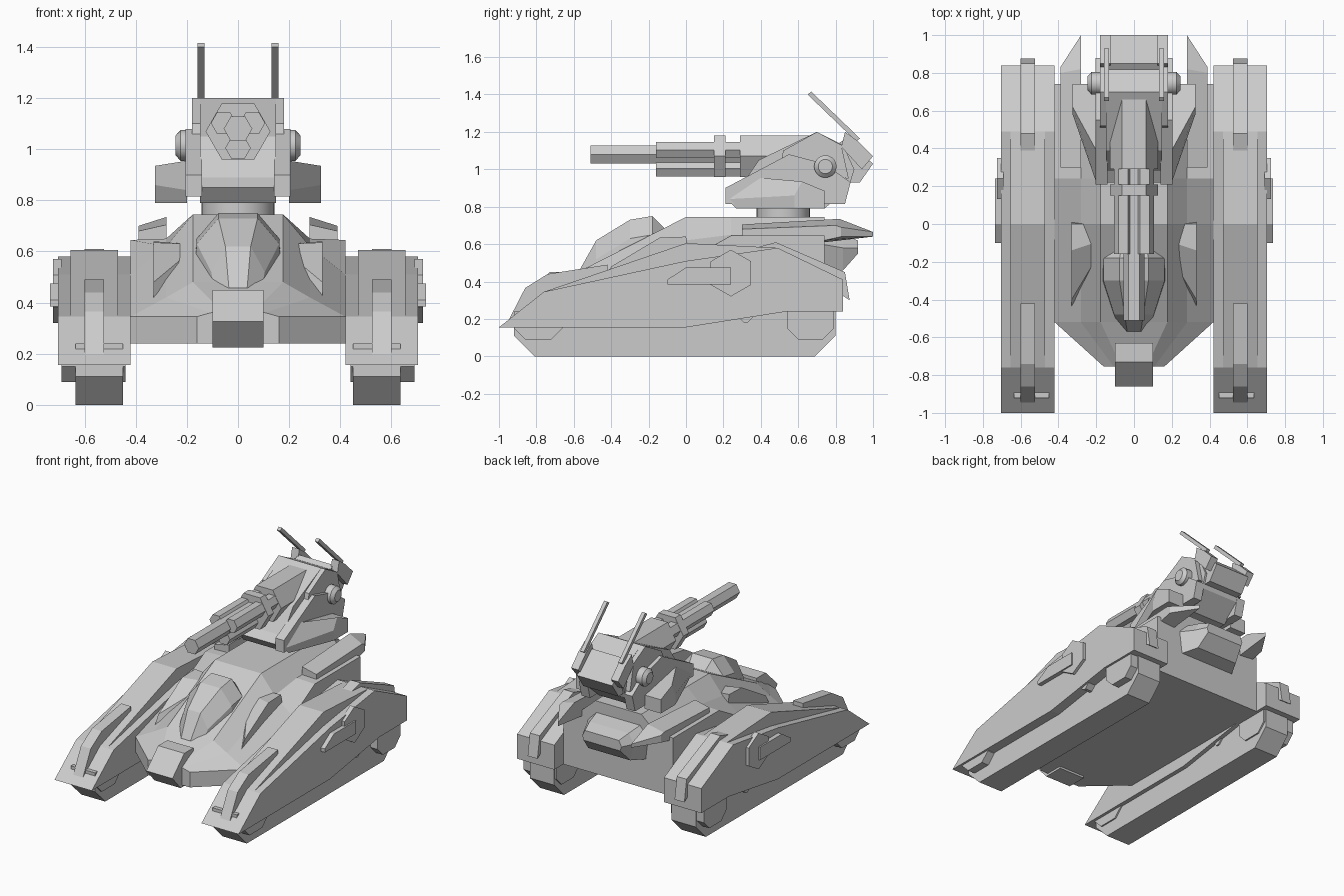
import bpy, bmesh
from math import radians, cos, sin, pi

cube = bpy.data.objects.get("Cube")
if cube:
    bpy.data.objects.remove(cube, do_unlink=True)

colour = (.6, .6, .6, 1)
grey = bpy.data.materials.new("plain grey")
grey.use_nodes = True
grey.diffuse_color = colour
grey.node_tree.nodes["Principled BSDF"].inputs["Base Color"].default_value = colour


def loft(name, rings, mirror=False, smooth=False):
    """Skin a list of equal-length closed rings and cap both ends."""
    bm = bmesh.new()
    rows = [[bm.verts.new(point) for point in ring] for ring in rings]
    for near, far in zip(rows, rows[1:]):
        for i in range(len(near)):
            bm.faces.new((near[i - 1], near[i], far[i], far[i - 1]))
    bm.faces.new(rows[0])
    bm.faces.new(rows[-1])
    bmesh.ops.recalc_face_normals(bm, faces=bm.faces)
    mesh = bpy.data.meshes.new(name)
    bm.to_mesh(mesh)
    bm.free()
    mesh.materials.append(grey)
    part = bpy.data.objects.new(name, mesh)
    bpy.context.collection.objects.link(part)
    if mirror:
        part.modifiers.new("mirror", 'MIRROR')
    if smooth:
        bpy.ops.object.select_all(action='DESELECT')
        part.select_set(True)
        bpy.context.view_layer.objects.active = part
        bpy.ops.object.shade_smooth_by_angle(angle=radians(35))


def pair(name, inner_x, outer_x, profile, outer_profile=None):
    """Left and right copies of a (y, z) profile extruded across x."""
    loft(name, [[(inner_x, y, z) for y, z in profile],
                [(outer_x, y, z) for y, z in outer_profile or profile]], mirror=True)


def middle(name, half_width, profile):
    """A (y, z) profile extruded equally to both sides of the centre line."""
    loft(name, [[(x, y, z) for y, z in profile] for x in (-half_width, half_width)])


def symmetric_ring(y, half):
    """Close half of an (x, z) cross-section by reflecting it in x."""
    return [(x, y, z) for x, z in half] + [(-x, y, z) for x, z in reversed(half)]


def bar(name, axis, centre, stops, sides=6, turn=0, mirror=False, smooth=False):
    """Round or polygonal bar along an axis, with (position, radius) stops."""
    rings = []
    for position, radius in stops:
        ring = []
        for i in range(sides):
            angle = turn + 2 * pi * i / sides
            u = centre[0] + radius * cos(angle)
            v = centre[1] + radius * sin(angle)
            ring.append({'x': (position, u, v), 'y': (u, position, v), 'z': (u, v, position)}[axis])
        rings.append(ring)
    loft(name, rings, mirror, smooth)


def trough(front, back, bottom, top, cut):
    """Side profile of a box with both lower corners cut off."""
    return [(front, top), (front, bottom + cut), (front + cut, bottom),
            (back - cut, bottom), (back, bottom + cut), (back, top)]


# Running gear: one track per side, with hub covers standing proud of it
pair("track", .45, .635, trough(front=-.92, back=.8, bottom=0, top=.24, cut=.11))
for place, front, back, bottom, top in (("front", -.92, -.66, .09, .17),
                                        ("middle", .25, .39, .18, .24),
                                        ("rear", .54, .79, .09, .26)):
    pair(place + "_hub_cover", .44, .69, trough(front, back, bottom, top, cut=.06))

# Track pods: long wedge with a raised ridge, a fin at each end and side fittings
tail, crest, nose_top = (.84, .41), (.49, .58), (-.76, .345)
pair("track_pod", .42, .705, [(-1, .155), nose_top, (0, .51), crest, tail,
                              (.84, .24), (.54, .24), (0, .155)])
pair("pod_ridge", .47, .655, [nose_top, (0, .605), crest, (.4, .5), (0, .45)])
pair("pod_front_fin", .525, .6, [(-.95, .19), (-.86, .365), (-.74, .44), (-.42, .49), (-.42, .4)])
pair("pod_rear_fin", .525, .6, [(.3, .56), (.48, .61), (.85, .45), (.875, .3), (.8, .35)])
bar("pod_side_box", 'x', (.24, .445), [(.69, .125), (.725, .125)], turn=pi / 6, mirror=True)
pair("pod_side_wedge", .69, .735, [(-.1, .385), (-.1, .41), (0, .475), (.24, .475), (.24, .385)])


# Hull: cross-sections widen from the nose, then run level to the stern
def hull_section(y, half, edge, shoulder, deck):
    belly = .24
    return symmetric_ring(y, [(half, belly), (half, edge), (half * .67, shoulder), (half * .42, deck)])


loft("hull", [hull_section(y=-.755, half=.16, edge=.345, shoulder=.36, deck=.37),
              hull_section(y=-.52, half=.42, edge=.345, shoulder=.42, deck=.48),
              hull_section(y=0, half=.42, edge=.51, shoulder=.62, deck=.745),
              hull_section(y=.24, half=.42, edge=.645, shoulder=.65, deck=.745),
              hull_section(y=.74, half=.42, edge=.645, shoulder=.65, deck=.745)])
middle("nose_box", .1, [(-.63, .45), (-.73, .45), (-.86, .325), (-.77, .225), (-.63, .225)])


# Canopy: the same arch scaled along the front slope
def arch(y, half, top):
    return symmetric_ring(y, [(half, top - .2), (half * .95, top - .1), (half * .45, top)])


loft("canopy", [arch(y=-.57, half=.08, top=.46), arch(y=-.48, half=.11, top=.62),
                arch(y=-.3, half=.17, top=.73), arch(y=-.18, half=.17, top=.75),
                arch(y=-.11, half=.14, top=.68)])

# Hull fittings
pair("front_fender", .21, .33, [(-.3, .4), (-.2, .58), (-.1, .63), (0, .63), (0, .4)],
     [(-.46, .38), (-.4, .48), (-.14, .635), (0, .64), (.04, .4)])
pair("deck_wing", .28, .39, [(.3, .63), (.3, .705), (.82, .735), (1, .665), (1, .64), (.74, .61)],
     [(.3, .63), (.3, .68), (.8, .7), (.83, .69), (.83, .64), (.74, .62)])
loft("rear_housing", [symmetric_ring(.72, [(.22, .44), (.24, .6), (.17, .67)]),
                      symmetric_ring(.84, [(.16, .46), (.19, .58), (.15, .645)]),
                      symmetric_ring(.92, [(.14, .55), (.15, .58), (.13, .62)])])

# Turret: head between cheeks, with flared skirts below
bar("turret_ring", 'z', (0, .52), [(.72, .143), (.81, .143)], sides=32, smooth=True)
skirt_front, skirt_back, brow = (.27, .79), (.74, .79), (.7, 1.2)
middle("turret_head", .148, [skirt_front, (.22, .85), (.28, .89), (.39, 1.05), brow,
                             (.84, 1.13), (.9, 1), (.87, .9), skirt_back])
pair("head_side", .14, .18, [(.5, 1), (.52, 1.1), brow, (.83, 1.13), (.87, .95)])
pair("turret_cheek", .14, .205, [(.21, .815), (.21, .9), (.55, 1.08), (.74, 1.03), (.88, .93), (.85, .815)])
pair("turret_skirt", .2, .325, [skirt_front, (.22, .84), (.39, .955), (.74, .885), skirt_back],
     [(.58, .79), (.58, .86), (.62, .935), (.74, .885), skirt_back])
bar("side_knob", 'x', (.745, 1.015), [(.17, .06), (.225, .06), (.245, .038)],
    sides=20, mirror=True, smooth=True)

# Rear box, antennas and their brackets
middle("rear_box", .135, [(.8, 1.13), (.85, 1.16), (1, 1.03), (.93, .93), (.85, .93)])
pair("antenna_bracket", .125, .18, [(.83, 1.12), (.85, 1.2), (.92, 1.15), (1, 1.07), (.94, 1)])
pair("antenna", .132, .158, [(.65, 1.4), (.67, 1.415), (.93, 1.165), (.91, 1.15)])

# Gun: a long hexagonal barrel amid three short ones, held by a collar and a mount
gun_z = 1.07
bar("long_barrel", 'y', (0, gun_z + .01), [(-.51, .056), (.4, .056)])
for place, angle in (("left", pi / 6), ("right", pi * 5 / 6), ("lower", -pi / 2)):
    centre = (.065 * cos(angle), gun_z + .065 * sin(angle))
    bar(place + "_short_barrel", 'y', centre, [(-.16, .05), (.4, .05)])
for name, front, back in (("gun_collar", .15, .21), ("gun_mount", .29, .66)):
    bar(name, 'y', (0, gun_z), [(front, .127), (back, .127)])
